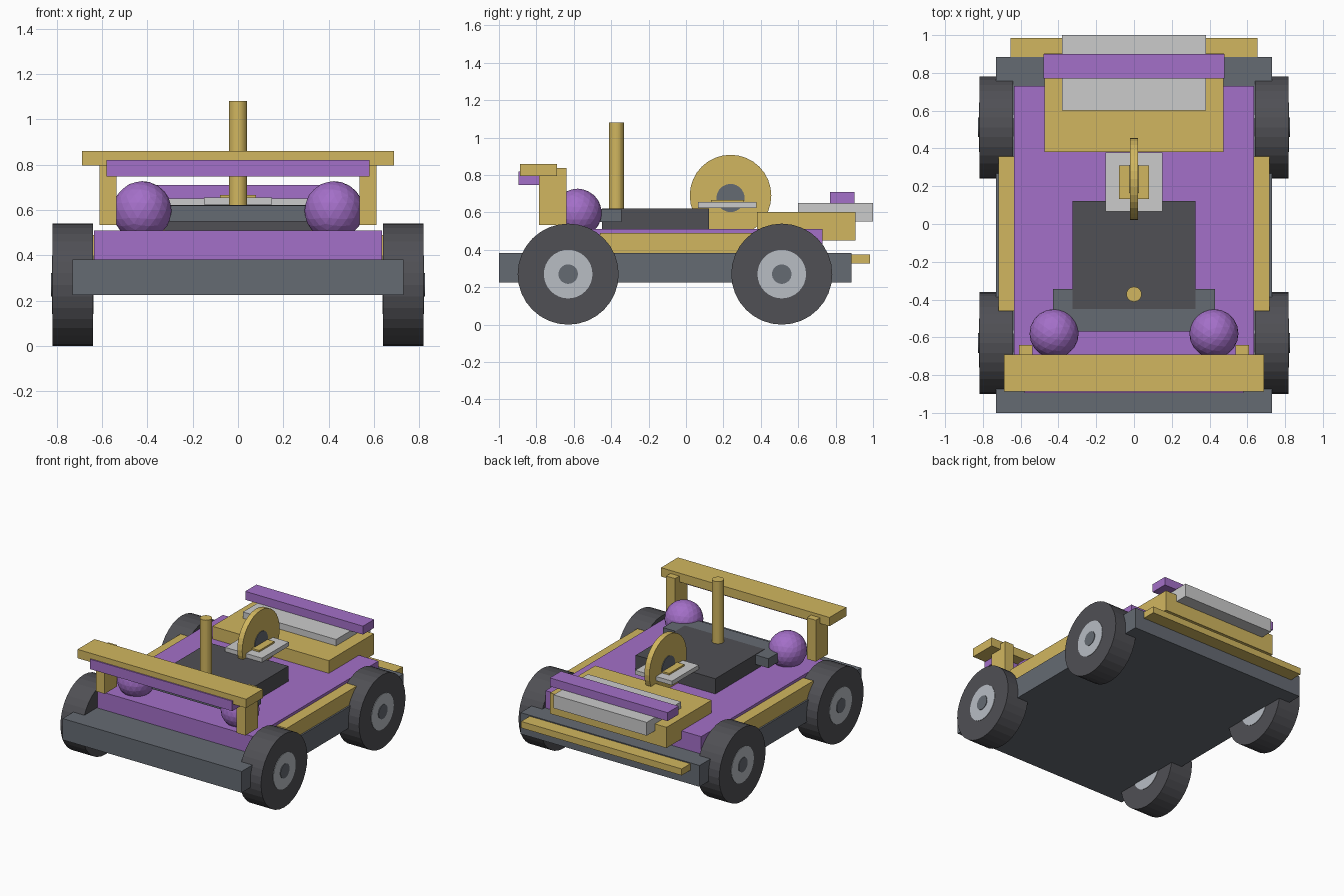
import bpy
import math

if "Cube" in bpy.data.objects:
    bpy.data.objects.remove(bpy.data.objects["Cube"])


def material(name, rgb):
    m = bpy.data.materials.new(name)
    m.diffuse_color = (*rgb, 1)
    m.use_nodes = True
    m.node_tree.nodes["Principled BSDF"].inputs["Base Color"].default_value = m.diffuse_color
    return m


GOLD = material("gold", (0.64, 0.47, 0.115))
PURPLE = material("purple", (0.37, 0.16, 0.58))
SLATE = material("slate", (0.13, 0.145, 0.17))
DARK = material("charcoal", (0.08, 0.08, 0.09))
SILVER = material("silver", (0.48, 0.51, 0.55))


def finish(name, mat):
    ob = bpy.context.object
    ob.name = name
    if mat:
        ob.data.materials.append(mat)
    return ob


def box(name, x, y, z, mat=None):
    """Box from (min, max) ranges on each axis."""
    bpy.ops.mesh.primitive_cube_add(size=1)
    ob = finish(name, mat)
    for v in ob.data.vertices:
        v.co = [r[0] + (c + 0.5) * (r[1] - r[0]) for c, r in zip(v.co, (x, y, z))]
    return ob


def slab(name, half_x, y, z, mat=None):
    """Box centred on x = 0."""
    return box(name, (-half_x, half_x), y, z, mat)


def disc(name, x, y, z, radius, mat, sides=32):
    """Cylinder lying along the x axis."""
    bpy.ops.mesh.primitive_cylinder_add(
        vertices=sides, radius=radius, depth=x[1] - x[0],
        location=((x[0] + x[1]) / 2, y, z), rotation=(0, math.pi / 2, 0))
    return finish(name, mat)


# Chassis, deck and rear bumper
slab("chassis", 0.73, (-1.0, 0.885), (0.225, 0.382), SLATE)
slab("deck", 0.635, (-0.73, 0.73), (0.38, 0.51), PURPLE)
slab("rear_bumper", 0.655, (0.87, 0.985), (0.327, 0.375), GOLD)

# Rear block with tray and crossbar
slab("rear_block", 0.475, (0.38, 0.905), (0.45, 0.603), GOLD)
slab("rear_tray", 0.38, (0.60, 1.0), (0.552, 0.65))
slab("rear_crossbar", 0.48, (0.77, 0.90), (0.648, 0.71), PURPLE)

# Central housing, front ledge and post
slab("housing", 0.325, (-0.45, 0.123), (0.50, 0.622), DARK)
slab("front_ledge", 0.43, (-0.57, -0.345), (0.55, 0.619), SLATE)
bpy.ops.mesh.primitive_cylinder_add(vertices=24, radius=0.04, depth=0.46,
                                    location=(0, -0.372, 0.85))
finish("post", GOLD)

# Upright disc on its mounting plate
slab("disc_plate", 0.15, (0.065, 0.378), (0.624, 0.655))
slab("disc_pad", 0.08, (0.133, 0.31), (0.65, 0.667), GOLD)
disc("upright_disc", (-0.02, 0.02), 0.238, 0.69, 0.218, GOLD)
disc("disc_hub", (-0.025, 0.025), 0.238, 0.677, 0.075, SLATE)

# Front wing
slab("wing_plank", 0.687, (-0.887, -0.69), (0.795, 0.86), GOLD)
slab("wing_flap", 0.58, (-0.896, -0.77), (0.747, 0.82), PURPLE)

# Parts repeated on both sides
for side, s in (("left", -1), ("right", 1)):
    def span(a, b):
        return tuple(sorted((s * a, s * b)))

    box(f"side_rail_{side}", span(0.62, 0.718), (-0.46, 0.357), (0.375, 0.49), GOLD)
    box(f"wing_leg_{side}", span(0.537, 0.61), (-0.785, -0.64), (0.533, 0.838), GOLD)
    bpy.ops.mesh.primitive_ico_sphere_add(subdivisions=3, radius=0.13,
                                          location=(s * 0.423, -0.58, 0.597))
    finish(f"front_ball_{side}", PURPLE)
    for end, y in (("front", -0.63), ("rear", 0.512)):
        disc(f"tyre_{end}_{side}", span(0.64, 0.818), y, 0.27, 0.27, DARK)
        disc(f"rim_{end}_{side}", span(0.637, 0.821), y, 0.27, 0.13, SILVER)
        disc(f"cap_{end}_{side}", span(0.70, 0.825), y, 0.27, 0.052, SLATE)
